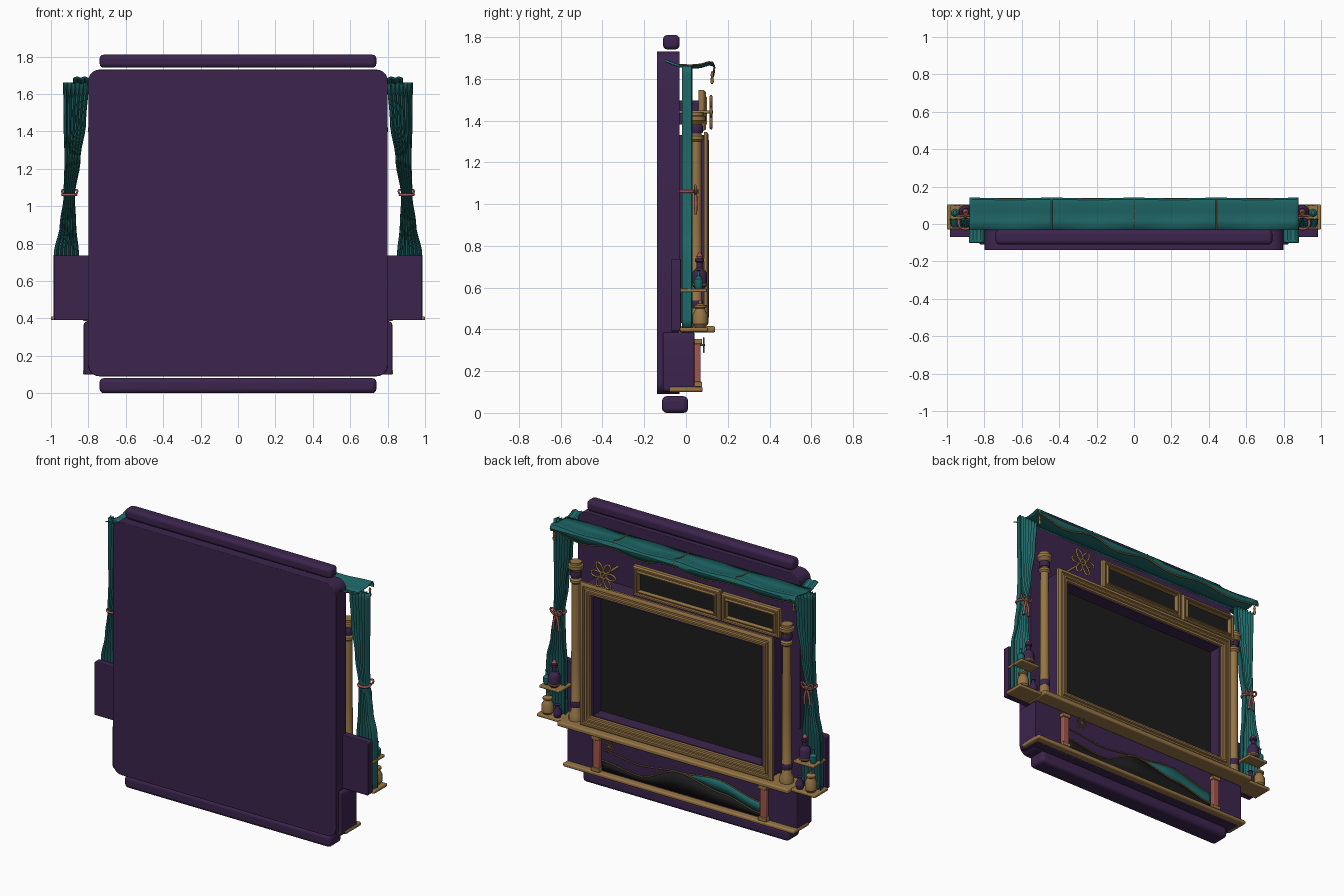
import bpy, bmesh, math
from mathutils import Vector

if "Cube" in bpy.data.objects:
    bpy.data.objects.remove(bpy.data.objects["Cube"])

def mat(name, r, g, b):
    m = bpy.data.materials.new(name)
    m.diffuse_color = (r, g, b, 1)
    m.use_nodes = True
    m.node_tree.nodes["Principled BSDF"].inputs["Base Color"].default_value = m.diffuse_color
    return m

PURPLE = mat("deep purple", .045, .018, .075)
TEAL = mat("teal cloth", .014, .14, .14)
GOLD = mat("antique gold", .31, .18, .06)
RED = mat("dusty red", .36, .09, .08)
DARK = mat("screen black", .012, .012, .012)

def finish(name, bm, m, bevel=0, solid=0):
    bmesh.ops.recalc_face_normals(bm, faces=bm.faces)
    me = bpy.data.meshes.new(name)
    bm.to_mesh(me)
    bm.free()
    me.materials.append(m)
    ob = bpy.data.objects.new(name, me)
    bpy.context.collection.objects.link(ob)
    if solid:
        md = ob.modifiers.new("thickness", 'SOLIDIFY')
        md.thickness, md.offset = solid, 0
    if bevel:
        md = ob.modifiers.new("bevel", 'BEVEL')
        md.width, md.segments, md.limit_method = bevel, 3, 'ANGLE'
    return ob

def board(name, x0, x1, y0, y1, z0, z1, m, r=0, bevel=0):
    """Box whose corners in the x-z plane can be rounded by r."""
    bm = bmesh.new()
    bmesh.ops.create_cube(bm, size=1)
    for v in bm.verts:
        v.co = Vector(((x0 + x1) / 2 + v.co.x * (x1 - x0), (y0 + y1) / 2 + v.co.y * (y1 - y0),
                       (z0 + z1) / 2 + v.co.z * (z1 - z0)))
    if r:
        ed = [e for e in bm.edges if abs(e.verts[0].co.y - e.verts[1].co.y) > 1e-4]
        bmesh.ops.bevel(bm, geom=ed, offset=r, segments=6, profile=.5, affect='EDGES')
    return finish(name, bm, m, bevel)

def frame(name, x0, x1, z0, z1, prof, m):
    """Mitred rectangular frame; prof is a closed list of (inset, y)."""
    bm = bmesh.new()
    loops = [[bm.verts.new(c) for c in ((x0 + i, y, z0 + i), (x1 - i, y, z0 + i),
                                        (x1 - i, y, z1 - i), (x0 + i, y, z1 - i))] for i, y in prof]
    for a, b in zip(loops, loops[1:] + loops[:1]):
        for k in range(4):
            bm.faces.new((a[k], a[(k + 1) % 4], b[(k + 1) % 4], b[k]))
    return finish(name, bm, m)

def lathe(name, x, y, prof, m, n=20):
    bm = bmesh.new()
    rings = [[bm.verts.new((x + r * math.cos(2 * math.pi * k / n), y + r * math.sin(2 * math.pi * k / n), z))
              for k in range(n)] for r, z in prof]
    for a, b in zip(rings, rings[1:]):
        for k in range(n):
            bm.faces.new((a[k], a[(k + 1) % n], b[(k + 1) % n], b[k]))
    bm.faces.new(rings[0])
    bm.faces.new(rings[-1])
    return finish(name, bm, m)

def tubes(name, paths, r, m, cyclic=False):
    cu = bpy.data.curves.new(name, 'CURVE')
    cu.dimensions, cu.bevel_depth, cu.bevel_resolution, cu.use_fill_caps = '3D', r, 1, True
    for p in paths:
        s = cu.splines.new('POLY')
        s.points.add(len(p) - 1)
        for q, c in zip(s.points, p):
            q.co = (*c, 1)
        s.use_cyclic_u = cyclic
    cu.materials.append(m)
    ob = bpy.data.objects.new(name, cu)
    bpy.context.collection.objects.link(ob)

def sheet(name, rows, m, solid):
    bm = bmesh.new()
    g = [[bm.verts.new(c) for c in row] for row in rows]
    for a, b in zip(g, g[1:]):
        for k in range(len(a) - 1):
            bm.faces.new((a[k], a[k + 1], b[k + 1], b[k]))
    return finish(name, bm, m, solid=solid)

def interp(table, t):
    for a, b in zip(table, table[1:]):
        if a[0] <= t <= b[0]:
            f = (t - a[0]) / (b[0] - a[0])
            f = f * f * (3 - 2 * f)
            return [p + (q - p) * f for p, q in zip(a[1:], b[1:])]
    return table[-1][1:]

# carcass: back board, rounded bars, lower chest
board("back_board", -.8, .8, -.14, -.03, .09, 1.73, PURPLE, .06, .004)
board("top_bar", -.74, .74, -.11, -.03, 1.74, 1.81, PURPLE, bevel=.022)
board("bottom_bar", -.74, .74, -.115, .01, 0, .08, PURPLE, bevel=.022)
board("lower_chest", -.825, .825, -.11, .04, .1, .385, PURPLE, .02, .004)
board("bottom_ledge", -.83, .83, -.08, .08, .1, .125, GOLD, bevel=.009)
board("main_ledge", -.83, .83, -.03, .14, .385, .415, GOLD, bevel=.009)

# big screen with recess and stepped gold frame
frame("screen_recess", -.67, .67, .43, 1.33, [(0, -.03), (0, .09), (.065, .09), (.065, -.03)], PURPLE)
board("screen", -.61, .61, -.03, .008, .49, 1.27, DARK)
frame("screen_frame", -.69, .69, .418, 1.345,
      [(0, .085), (0, .1), (.012, .108), (.022, .108), (.026, .1), (.036, .1), (.04, .111),
       (.052, .111), (.056, .102), (.068, .1), (.074, .085)], GOLD)

# two small displays above
for x0, x1, z0, z1, n in ((-.305, .32, 1.35, 1.545, "wide"), (-.73, -.315, 1.35, 1.535, "narrow")):
    frame(n + "_display_frame", x0, x1, z0, z1,
          [(0, .06), (0, .085), (.008, .095), (.018, .095), (.022, .087), (.028, .087), (.032, .1),
           (.038, .1), (.045, .06)], GOLD)
    board(n + "_display", x0 + .035, x1 - .035, .06, .075, z0 + .035, z1 - .035, DARK)
    board(n + "_display_back", x0 + .1, x1 - .1, -.03, .06, z0 + .03, z1 - .05, PURPLE)

# openwork gold flowers
def flower(name, x, y, z, r):
    petals = []
    for k in range(6):
        a = k * math.pi / 3
        p = []
        for j in range(12):
            t = 2 * math.pi * j / 12
            u, w = r * (.6 - .38 * math.cos(t)), r * .22 * math.sin(t)
            p.append((x + u * math.cos(a) - w * math.sin(a), y, z + u * math.sin(a) + w * math.cos(a)))
        petals.append(p)
    petals.append([(x + r * .22 * math.cos(k * math.pi / 5), y, z + r * .22 * math.sin(k * math.pi / 5))
                   for k in range(10)])
    tubes(name, petals, r * .07, GOLD, True)
flower("large_flower", .51, .12, 1.44, .09)
tubes("large_flower_pin", [[(.51, -.03, 1.44), (.51, .13, 1.44)]], .008, GOLD)
flower("small_flower", .49, .085, .325, .042)
tubes("small_flower_pin", [[(.49, .03, .325), (.49, .09, .325)]], .005, GOLD)

# painted wave panel on the lower chest
def strip(name, lo, hi, x0, x1, y, m):
    xs = [x0 + (x1 - x0) * k / 30 for k in range(31)]
    sheet(name, [[(x, y, f(x)) for x in xs] for f in (lo, hi)], m, .004)
ridge = lambda x: interp([(-.57, .16), (-.3, .215), (.02, .27), (.3, .17), (.57, .2)], x)[0]
crest = lambda x: interp([(-.57, .235), (-.25, .3), (.02, .27), (.3, .24), (.57, .27)], x)[0]
strip("wave_shadow", lambda x: .135, ridge, -.57, .57, .046, DARK)
strip("wave_swoosh", ridge, crest, -.57, .02, .05, TEAL)
xs = [-.57 + 1.14 * k / 40 for k in range(41)]
tubes("wave_gold_lines", [[(x, .052, f(x)) for x in xs] for f in (ridge, crest)], .004, GOLD)

for s, side in ((-1, "left"), (1, "right")):
    def sb(name, x0, x1, *a, **k):
        return board(side + "_" + name, min(s * x0, s * x1), max(s * x0, s * x1), *a, **k)

    # red pilasters on the chest
    sb("pilaster", .577, .623, .04, .07, .145, .335, RED, bevel=.005)
    sb("pilaster_foot", .57, .63, .04, .077, .125, .15, GOLD, bevel=.004)
    sb("pilaster_cap", .57, .63, .04, .077, .33, .355, GOLD, bevel=.004)

    # side wings with two shelves
    sb("wing", .78, .985, -.07, -.025, .39, .737, PURPLE, r=.012, bevel=.004)
    sb("lower_shelf", .81, 1.0, -.03, .105, .39, .41, GOLD, bevel=.006)
    sb("upper_shelf", .84, .985, -.03, .1, .578, .595, GOLD, bevel=.005)

    # turned columns beside the screen
    cx, cy = s * .757, .048
    lathe(side + "_column", cx, cy, [(.042, .415), (.042, .45), (.03, .47), (.027, .9), (.026, 1.3),
          (.036, 1.31), (.036, 1.325), (.026, 1.335), (.028, 1.38), (.046, 1.4), (.046, 1.42),
          (.036, 1.425), (.036, 1.44)], GOLD)
    for z in (.5, 1.34):
        lathe(side + "_column_band", cx, cy, [(.031, z), (.034, z + .008), (.034, z + .03), (.031, z + .038)], PURPLE)

    # gathered curtain
    tab = [(.41, .85, .985), (.74, .853, .983), (.9, .868, .95), (1.05, .875, .93), (1.25, .845, .925),
           (1.45, .815, .93), (1.66, .8, .932)]
    rows = []
    for i in range(33):
        z = .41 + 1.25 * i / 32
        a, b = interp(tab, z)
        rows.append([(s * (a + (b - a) * k / 48), .006 + .021 * math.cos(k / 48 * 12 * math.pi), z) for k in range(49)])
    sheet(side + "_curtain", rows, TEAL, .006)

    # tieback with bow
    ring = [(s * (.902 + .036 * math.cos(t * math.pi / 8)), .006 + .033 * math.sin(t * math.pi / 8), 1.06)
            for t in range(16)]
    tubes(side + "_tieback", [ring], .008, RED, True)
    bows = [[(s * (.9 + d * (.022 - .02 * math.cos(t * math.pi / 5))), .045,
              1.06 + .016 * math.sin(t * math.pi / 5) + .01 * (1 - math.cos(t * math.pi / 5))) for t in range(10)]
            for d in (-1, 1)]
    tubes(side + "_bow_loops", bows, .006, RED, True)
    tubes(side + "_bow_tails", [[(s * .9, .045, 1.06), (s * (.9 + d), .048, 1.0), (s * (.9 + d * 1.2), .045, .95)]
                                for d in (-.016, .018)], .008, RED)
    lathe(side + "_bow_knot", s * .9, .047, [(.006, 1.048), (.013, 1.054), (.013, 1.068), (.006, 1.074)], GOLD, 10)

    # pots and bottles on the shelves
    lathe(side + "_gold_pot", s * .945, .068, [(.025, .41), (.036, .425), (.036, .47), (.026, .49), (.022, .5),
          (.03, .505), (.03, .515), (.008, .525), (.008, .54)], GOLD)
    lathe(side + "_small_jar", s * .87, .075, [(.018, .41), (.025, .425), (.025, .45), (.012, .47), (.012, .485),
          (.018, .49)], PURPLE)
    lathe(side + "_tall_bottle", s * .9, .065, [(.022, .595), (.036, .61), (.036, .665), (.03, .68), (.014, .695),
          (.014, .72), (.022, .725), (.022, .74)], PURPLE)
    lathe(side + "_bottle_collar", s * .9, .065, [(.034, .607), (.039, .611), (.039, .618), (.034, .622)], GOLD)
    lathe(side + "_bottle_stopper", s * .9, .065, [(.012, .74), (.016, .75), (.004, .77)], RED)
    lathe(side + "_small_bottle", s * .957, .06, [(.016, .595), (.022, .61), (.022, .64), (.008, .655), (.008, .68),
          (.012, .685)], TEAL)

    # cloth flap folding back over the end of the canopy
    sheet(side + "_canopy_flap", [[(s * (.8 + .08 * i / 4), -.1 + .1 * k / 6,
          1.688 - .03 * math.sin(k / 6 * math.pi / 2) - .004 * math.cos(i * math.pi)) for k in range(7)]
          for i in range(5)], TEAL, .005)

# draped canopy with scalloped gold-trimmed hem
def hem(x):
    return 1.628 + .014 * math.cos(x * 2 * math.pi / .44) + .004 * math.sin(x * 17)
rows = []
for i in range(89):
    x = -.88 + 1.76 * i / 88
    w = .006 * math.cos(x * 2 * math.pi / .44)
    h = hem(x)
    rows.append([(x, y, z) for y, z in ((-.03, 1.665), (.02, 1.656 + w), (.07, 1.66 + w), (.11, 1.672 + w),
                                        (.128, 1.67 + w), (.136 + w / 3, 1.655), (.132 + w / 2, h))])
sheet("canopy", rows, TEAL, .006)
tubes("canopy_trim", [[(x, .132 + .003 * math.cos(x * 2 * math.pi / .44), hem(x))
                       for x in [-.88 + 1.76 * i / 88 for i in range(89)]]], .005, GOLD)
tubes("canopy_seams", [[(x, y, z + .004) for _, y, z in [min(rows, key=lambda r: abs(r[0][0] - x))[k] for k in range(6)]]
                       for x in (-.44, 0, .44)], .003, GOLD)
for x in (-.86, .86):
    lathe("canopy_tassel", x, .125, [(.004, 1.575), (.009, 1.585), (.006, 1.61), (.008, 1.62), (.004, 1.635)], GOLD, 10)

# smooth shading with sharp edges kept
meshes = [o for o in bpy.data.objects if o.type == 'MESH']
for o in meshes:
    o.select_set(True)
bpy.context.view_layer.objects.active = meshes[0]
bpy.ops.object.shade_smooth_by_angle(angle=math.radians(35))
